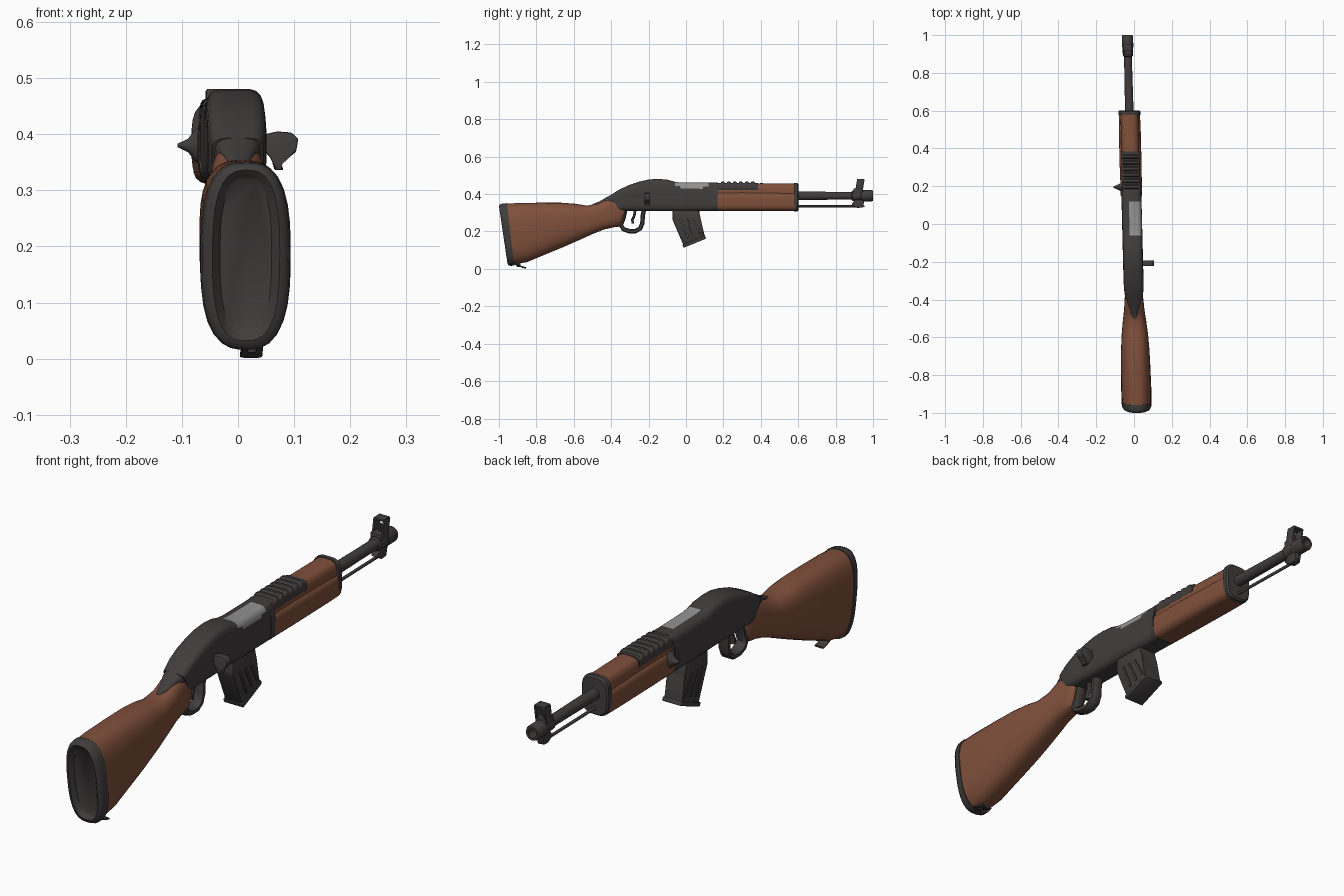
import bpy, bmesh, math
from mathutils import Vector


def material(name, rgb):
    m = bpy.data.materials.new(name)
    m.diffuse_color = (*rgb, 1)
    return m


STEEL = material("dark steel", (0.052, 0.047, 0.046))
WOOD = material("brown wood", (0.215, 0.080, 0.044))
SILVER = material("bright bolt metal", (0.29, 0.29, 0.29))


def finish(bm, name, mats, rule=None, bevel=0.0, angle=35):
    """Turn a bmesh into an object; the whole gun leans slightly in x along y."""
    if bevel:
        bmesh.ops.bevel(bm, geom=bm.edges[:], offset=bevel, segments=2, affect='EDGES', profile=0.5)
    bmesh.ops.recalc_face_normals(bm, faces=bm.faces[:])
    for f in bm.faces:
        f.smooth = True
        if rule and rule(f.calc_center_median()):
            f.material_index = 1
    for v in bm.verts:
        v.co.x += -0.01 - 0.025 * v.co.y
    me = bpy.data.meshes.new(name)
    bm.to_mesh(me)
    bm.free()
    for m in mats:
        me.materials.append(m)
    me.set_sharp_from_angle(angle=math.radians(angle))
    ob = bpy.data.objects.new(name, me)
    bpy.context.collection.objects.link(ob)
    return ob


def skin(bm, rings, closed=False):
    """Bridge rings of points with quads and cap the ends."""
    vs = [[bm.verts.new(p) for p in r] for r in rings]
    n = len(vs[0])
    pairs = list(zip(vs, vs[1:])) + ([(vs[-1], vs[0])] if closed else [])
    for a, b in pairs:
        for i in range(n):
            j = (i + 1) % n
            bm.faces.new((a[i], a[j], b[j], b[i]))
    if not closed:
        bm.faces.new(vs[0])
        bm.faces.new(vs[-1])


def loft(name, secs, mats, n=3.0, seg=36, rule=None, angle=35):
    """Sections: (y at bottom, y at top, z bottom, z top, half width)."""
    rings = []
    for yb, yt, z0, z1, hw in secs:
        ring = []
        for i in range(seg):
            t = 2 * math.pi * i / seg
            c, s = math.cos(t), math.sin(t)
            r = (abs(c) ** n + abs(s) ** n) ** (-1 / n)
            ring.append((hw * c * r, yb + (yt - yb) * (s * r + 1) / 2,
                         (z0 + z1) / 2 + (z1 - z0) / 2 * s * r))
        rings.append(ring)
    bm = bmesh.new()
    skin(bm, rings)
    return finish(bm, name, mats, rule, angle=angle)


def lathe(name, prof, z, closed=False, seg=24):
    """Turned part along y: (y, radius)."""
    bm = bmesh.new()
    skin(bm, [[(r * math.cos(2 * math.pi * i / seg), y, z + r * math.sin(2 * math.pi * i / seg))
               for i in range(seg)] for y, r in prof], closed)
    return finish(bm, name, [STEEL])


def strap(name, path, hx, ht, x=0.0):
    """Flat strap following a path in the side plane: (y, z)."""
    pts = [Vector(p) for p in path]
    rings = []
    for i, p in enumerate(pts):
        d = (pts[min(i + 1, len(pts) - 1)] - pts[max(i - 1, 0)]).normalized()
        nrm = Vector((-d.y, d.x)) * ht
        ring = []
        for k in range(12):
            t = 2 * math.pi * k / 12
            r = (abs(math.cos(t)) ** 4 + abs(math.sin(t)) ** 4) ** -0.25
            q = p + nrm * math.sin(t) * r
            ring.append((x + hx * math.cos(t) * r, q.x, q.y))
        rings.append(ring)
    bm = bmesh.new()
    skin(bm, rings)
    return finish(bm, name, [STEEL], angle=50)


def prism(name, pts, a, b, axis='x', bevel=0.004):
    """Extrude a (y, z) profile along x, or an (x, z) profile along y."""
    bm = bmesh.new()
    place = (lambda d, p: (d, p[0], p[1])) if axis == 'x' else (lambda d, p: (p[0], d, p[1]))
    skin(bm, [[place(d, p) for p in pts] for d in (a, b)])
    return finish(bm, name, [STEEL], bevel=bevel)


def box(name, x0, x1, y0, y1, z0, z1, bevel=0.003):
    return prism(name, [(y0, z0), (y1, z0), (y1, z1), (y0, z1)], x0, x1, 'x', bevel)


# Shoulder stock and its recessed end plate
loft("stock", [(-.925, -.965, .024, .348, .078), (-.85, -.90, .036, .352, .080),
               (-.75, -.78, .078, .354, .078), (-.66, -.67, .115, .354, .075),
               (-.58, -.59, .150, .348, .070), (-.50, -.53, .186, .338, .062),
               (-.44, -.47, .210, .350, .054), (-.39, -.42, .222, .380, .050),
               (-.355, -.38, .226, .385, .047), (-.34, -.35, .25, .37, .042),
               (-.325, -.33, .30, .35, .036)], [WOOD], n=2.7)
loft("butt_plate", [(-.940, -.980, .050, .318, .046), (-.946, -.990, .042, .326, .052),
                    (-.955, -1.0, .032, .336, .060), (-.950, -.996, .020, .344, .071),
                    (-.940, -.982, .016, .349, .078), (-.918, -.958, .018, .351, .0805)],
     [STEEL], n=2.8, angle=50)

# Sling loop under the stock
strap("sling_loop", [(-.925, .030), (-.90, .020), (-.875, .010), (-.855, .005)], .020, .004, .012)
box("sling_post", .004, .020, -.905, -.885, .010, .05)

# Receiver with tang; the ejection port is coloured on the upper right
loft("tang", [(-.50, -.50, .320, .346, .010), (-.46, -.46, .325, .362, .022),
              (-.42, -.42, .340, .386, .034), (-.37, -.38, .340, .405, .045)], [STEEL], n=3)
rec = [(-.355, -.405, .312, .393, .046), (-.335, -.36, .310, .422, .051), (-.30, -.31, .310, .446, .053),
       (-.25, -.25, .309, .466, .053), (-.20, -.20, .309, .478, .053), (-.15, -.15, .309, .481, .053),
       (-.10, -.10, .309, .477, .053), (-.06, -.06, .309, .466, .053), (-.03, -.03, .309, .462, .053),
       (.09, .09, .309, .461, .053), (.12, .12, .309, .461, .053), (.17, .17, .309, .461, .053)]
loft("receiver", rec, [STEEL, SILVER], n=5, seg=48,
     rule=lambda c: -.06 < c.y < .12 and c.z > (.425 if -.03 < c.y < .09 else .44) and c.x > -.018)

# Fore-end, hand guard, ribbed cover and metal caps
loft("fore_end", [(.165, .165, .310, .415, .056), (.30, .30, .310, .415, .058),
                  (.50, .50, .310, .412, .058), (.585, .585, .310, .410, .056)], [WOOD], n=4)
loft("hand_guard", [(.165, .165, .35, .452, .047), (.40, .40, .35, .458, .047),
                    (.585, .585, .35, .456, .047)], [WOOD], n=3.5)
ribs = [(.16, .461)]
for i in range(6):
    y = .185 + i * .032
    ribs += [(y, .459), (y + .006, .467), (y + .018, .467), (y + .024, .459)]
ribs.append((.385, .459))
loft("ribbed_cover", [(y, y, .412, z, .049) for y, z in ribs], [STEEL], n=4)
loft("fore_end_collar", [(.145, .145, .309, .445, .056), (.168, .168, .309, .445, .058)], [STEEL], n=4)
loft("fore_end_cap", [(.578, .578, .308, .459, .058), (.595, .595, .308, .459, .058),
                      (.602, .602, .314, .453, .052)], [STEEL], n=3.6)

# Pointed catch on the left side
bm = bmesh.new()
skin(bm, [[(x, .195 + ry * math.cos(k * math.pi / 6), .38 + rz * math.sin(k * math.pi / 6))
           for k in range(12)] for x, ry, rz in
          [(-.05, .024, .036), (-.062, .018, .028), (-.074, .012, .012), (-.093, .004, .003)]])
finish(bm, "side_catch", [STEEL])

# Charging handle on the right side
prism("charging_handle", [(.045, .398), (.075, .405), (.10, .403), (.112, .392), (.108, .368),
                          (.090, .357), (.080, .348), (.086, .336), (.070, .336), (.064, .362),
                          (.045, .375)], -.222, -.192, 'y', .003)

# Trigger guard and trigger
strap("trigger_guard", [(-.325, .315), (-.335, .27), (-.348, .235), (-.335, .213), (-.305, .202),
                        (-.27, .202), (-.245, .216), (-.233, .245), (-.232, .28), (-.225, .315)], .022, .012)
strap("trigger", [(-.272, .315), (-.276, .285), (-.287, .262), (-.284, .243)], .010, .007)

# Magazine with floor plate and pressed side ribs
prism("magazine", [(-.072, .32), (-.072, .262), (-.010, .118), (.104, .165), (.074, .262), (.070, .32)],
      -.038, .038, bevel=.006)
prism("magazine_floor", [(-.020, .128), (-.012, .113), (.108, .162), (.102, .177)], -.042, .042, bevel=.003)
for i, side in ((i, s) for i in range(3) for s in (-1, 1)):
    y = -.036 + i * .034
    prism("magazine_rib", [(y, .262), (y + .044, .160 + i * .012), (y + .054, .164 + i * .012), (y + .010, .266)],
          side * .036, side * .042, bevel=.0015)

# Barrel with open muzzle, and the rod below it
lathe("barrel", [(.55, .023), (.80, .021), (.885, .021), (.89, .027), (.935, .027), (.938, .030),
                 (.992, .030), (1.0, .027), (1.0, .018), (.95, .016), (.94, .001), (.55, .001)], .391, True)
lathe("cleaning_rod", [(.58, .006), (.945, .006), (.955, .003)], .335, seg=12)

# Front sight: base, two ears, bridge and post, with the rod bracket underneath
box("sight_base", -.024, .024, .895, .945, .395, .430)
for s in (-1, 1):
    prism("sight_ear", [(.905, .42), (.945, .42), (.955, .478), (.915, .478)], s * .024, s * .016, bevel=.002)
box("sight_bridge", -.022, .022, .915, .953, .472, .481, .002)
box("sight_post", -.004, .004, .92, .932, .42, .458, .001)
prism("rod_bracket", [(.885, .345), (.905, .370), (.955, .370), (.945, .328), (.915, .326)], -.014, .014, bevel=.003)
